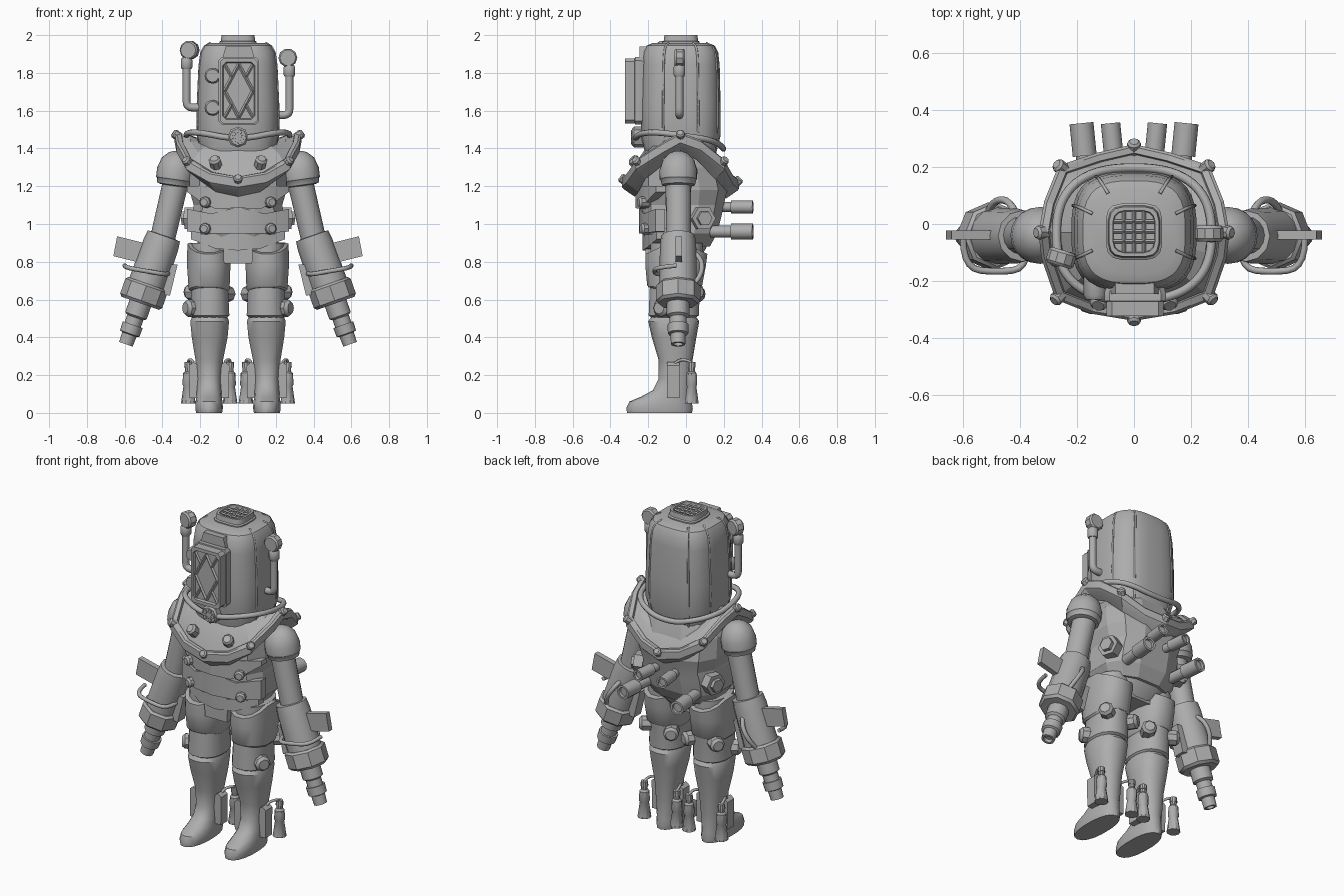
import bpy, bmesh
from math import cos, sin, pi, radians, copysign
from mathutils import Vector

old = bpy.data.objects.get("Cube")
if old:
    bpy.data.objects.remove(old, do_unlink=True)

GREY = (0.42, 0.42, 0.42, 1)
metal = bpy.data.materials.new("grey_metal")
metal.use_nodes = True
metal.diffuse_color = GREY
metal.node_tree.nodes["Principled BSDF"].inputs["Base Color"].default_value = GREY


def finish(obj, mirror, angle=35):
    """Material, shading and optional left-right mirror."""
    obj.data.materials.clear()
    obj.data.materials.append(metal)
    obj.data.shade_smooth()
    obj.data.set_sharp_from_angle(angle=radians(angle))
    if mirror:
        mod = obj.modifiers.new("Mirror", 'MIRROR')
        mod.use_mirror_merge = False
    return obj


def loft(name, rings, mirror=False, caps=True, angle=35):
    """Skin a list of closed rings of points."""
    bm = bmesh.new()
    loops = [[bm.verts.new(p) for p in ring] for ring in rings]
    n = len(loops[0])
    for low, high in zip(loops, loops[1:]):
        for i in range(n):
            j = (i + 1) % n
            bm.faces.new((low[i], low[j], high[j], high[i]))
    if caps:
        bm.faces.new(loops[0])
        bm.faces.new(loops[-1])
    bmesh.ops.recalc_face_normals(bm, faces=bm.faces)
    data = bpy.data.meshes.new(name)
    bm.to_mesh(data)
    bm.free()
    obj = bpy.data.objects.new(name, data)
    bpy.context.collection.objects.link(obj)
    return finish(obj, mirror, angle)


def section(z, cx, cy, rx, ry, n=16, power=2.0, notch=0.0):
    """Horizontal rounded-square ring, optionally notched down at front and back."""
    ring = []
    for i in range(n):
        a = 2 * pi * (i + 0.5) / n
        c, s = cos(a), sin(a)
        ring.append((cx + rx * copysign(abs(c) ** (2 / power), c),
                     cy + ry * copysign(abs(s) ** (2 / power), s), z - notch * abs(s)))
    return ring


def body(name, rows, n=16, power=2.0, mirror=False, angle=35):
    return loft(name, [section(*row[:5], n, power, *row[5:]) for row in rows], mirror, True, angle)


def turned(name, start, axis, profile, n=12, mirror=False):
    """Lathe a (distance, radius) profile along an axis."""
    start, axis = Vector(start), Vector(axis).normalized()
    q = axis.to_track_quat('Z', 'Y')
    rings = [[start + q @ Vector((r * cos(2 * pi * i / n), r * sin(2 * pi * i / n), d))
              for i in range(n)] for d, r in profile]
    return loft(name, rings, mirror)


def bolt(name, at, axis, r=0.025, mirror=False):
    return turned(name, at, axis, [(-r, r * 1.1), (r * .7, r * 1.1), (r * 1.1, r * .75)], 8, mirror)


def bar(name, a, b, r, n=4):
    a, b = Vector(a), Vector(b)
    return turned(name, a, b - a, [(0, r), ((b - a).length, r)], n)


def prism(name, outline, y0, y1, mirror=False):
    return loft(name, [[(x, y, z) for x, z in outline] for y in (y0, y1)], mirror)


def tube(name, points, r, mirror=False, closed=False):
    data = bpy.data.curves.new(name, 'CURVE')
    data.dimensions = '3D'
    data.bevel_depth, data.bevel_resolution, data.use_fill_caps = r, 2, True
    data.resolution_u = 4
    spline = data.splines.new('NURBS')
    spline.points.add(len(points) - 1)
    for p, co in zip(spline.points, points):
        p.co = (*co, 1)
    spline.order_u = 3
    spline.use_endpoint_u, spline.use_cyclic_u = not closed, closed
    obj = bpy.data.objects.new(name, data)
    bpy.context.collection.objects.link(obj)
    bpy.ops.object.select_all(action='DESELECT')
    obj.select_set(True)
    bpy.context.view_layer.objects.active = obj
    bpy.ops.object.convert(target='MESH')
    return finish(bpy.context.view_layer.objects.active, mirror, 60)


def plate(name, columns, y0, curve=1.5, depth=0.05):
    """Curved armour plate from (x, top, bottom) columns, mirrored in x."""
    rings = []
    for x, top, bottom in [(-x, t, b) for x, t, b in reversed(columns) if x] + columns:
        y = y0 + curve * x * x
        rings.append([(x, y, top), (x, y, bottom), (x, y + depth, bottom), (x, y + depth, top)])
    return loft(name, rings, angle=20)


# Helmet shell with raised seams
shell = [(1.34, .19, .18), (1.47, .22, .212), (1.62, .22, .212), (1.84, .21, .207),
         (1.91, .2, .199), (1.945, .18, .18), (1.958, .15, .147)]
body("helmet", [(z, 0, -.028, rx, ry) for z, rx, ry in shell], 32, 3)
rings = [section(z, 0, -.028, rx, ry, 32, 3) for z, rx, ry in shell]
for i in (1, 5, 10, 14, 17, 30):
    tube("helmet_seam", [ring[i] for ring in rings], .006)

# Top vent with grating
loft("vent", [section(z, 0, -.027, r, r, 16, 4) for z, r in
              [(1.94, .1), (1.965, .1), (1.97, .092), (2, .088), (2, .075), (1.98, .072)]])
for k in (-.035, 0, .035):
    bar("vent_bar", (k, -.105, 1.987), (k, .05, 1.987), .007)
    bar("vent_bar", (-.078, k - .027, 1.987), (.078, k - .027, 1.987), .007)

# Face window
def pane(w, h, y, cut=.018):
    corners = [(w, h - cut), (w - cut, h), (cut - w, h), (-w, h - cut),
               (-w, cut - h), (cut - w, -h), (w - cut, -h), (w, cut - h)]
    return [(x + .004, y, z + 1.705) for x, z in corners]

loft("window", [pane(*row) for row in
     [(.09, .165, -.19), (.108, .178, -.24), (.108, .178, -.27), (.1, .172, -.272),
      (.1, .172, -.323), (.085, .152, -.323), (.08, .147, -.308)]])
for sx in (-1, 1):
    for sz in (-1, 1):
        bar("window_lattice", (.004, -.313, 1.705 + sz * .14), (.004 + sx * .075, -.313, 1.705), .009)
        bar("window_brace", (.004 + sx * .075, -.313, 1.705 + sz * .14),
            (.004 + sx * .035, -.313, 1.705 + sz * .07), .008)
prism("window_hood", [(-.085, 1.87), (.09, 1.87), (.07, 1.94), (-.065, 1.94)], -.245, -.15)
for z in (1.615, 1.785):
    turned("helmet_port", (-.135, -.18, z), (0, -1, 0), [(0, .042), (.07, .042), (.085, .034)])

# Side periscopes
for side, y, z in ((-1, -.12, 1.62), (1, -.035, 1.58)):
    x = side * .272
    tube("periscope_pipe", [(side * .19, y, z), (x, y, z - .015), (x, y, z + .06), (x, y, z + .28)], .021)
    turned("periscope_joint", (x, y, z + .2), (0, 0, 1), [(0, .025), (.01, .031), (.05, .031), (.06, .025)])
    turned("periscope_head", (x - side * .008, y - .026, z + .3), (.3 if side < 0 else 0, 1, 0),
           [(0, .042), (.01, .05), (.046, .05), (.056, .042)], 10)

# Neck hose and front valve
hose = section(0, 0, -.035, .275, .235, 20, 2.5)
tube("neck_hose", [(x, y, 1.395 + .25 * abs(x) + max(0, -y) * .17 - max(0, y) * .06) for x, y, z in hose],
     .016, closed=True)
turned("front_valve", (0, -.22, 1.46), (0, -1, 0), [(0, .055), (.055, .055), (.065, .045)], 8)
for i in range(5):
    a = 2 * pi * i / 5
    turned("valve_hole", (.028 * cos(a), -.28, 1.46 + .028 * sin(a)), (0, -1, 0), [(0, .012), (.012, .011)], 8)

# Saddle-shaped collar
half = [(0, -.34, 1.235), (.15, -.315, 1.26), (.275, -.265, 1.33), (.325, -.12, 1.42), (.335, -.03, 1.47),
        (.315, .08, 1.43), (.265, .205, 1.33), (.13, .25, 1.25), (0, .28, 1.225)]
rim = half + [(-x, y, z) for x, y, z in reversed(half[1:-1])]

def collar_ring(scale, lift, level=0.0):
    return [(x * scale, -.03 + (y + .03) * scale,
             z + lift + (1.44 - max(0, y) * .3 - z) * level) for x, y, z in rim]

loft("collar", [collar_ring(*row) for row in
     [(.78, -.09), (.97, -.05), (1, -.04), (1, .005), (.97, .015), (.9, .015),
      (.885, -.005), (.77, .01, .35), (.62, 0, .75)]], caps=False, angle=20)
for i, (x, y, z) in enumerate(rim):
    if i % 2 == 0:
        bolt("collar_bolt", (x * .97, y * .97, z), (x, y, .25), .022)
bolt("collar_stud", (.12, -.265, 1.325), (.2, -.7, .7), .03, True)

# Torso and armour plates
body("torso", [(.88, 0, -.035, .2, .165), (.95, 0, -.03, .25, .2), (1.05, 0, -.02, .25, .215),
               (1.1, 0, -.015, .24, .22), (1.18, 0, -.015, .265, .24), (1.3, 0, -.025, .26, .22),
               (1.4, 0, -.025, .2, .18)], 12, 2.7, angle=15)
plate("chest_plate", [(0, 1.2, 1.085), (.12, 1.2, 1.08), (.2, 1.2, 1.12), (.27, 1.2, 1.17)], -.268)
plate("belly_plate", [(0, 1.09, .95), (.14, 1.055, .95), (.27, 1.08, .96)], -.248, 1.2)
plate("waist_plate", [(0, .96, .86), (.12, .96, .87), (.25, .98, .92)], -.23, 1.2)
prism("groin_plate", [(-.08, .92), (.08, .92), (.075, .79), (-.075, .79)], -.215, .06)
body("pelvis", [(.8, 0, -.04, .12, .1), (.87, 0, -.04, .22, .15), (.96, 0, -.035, .22, .17)], 12, 2.5)
for z, y in ((1.115, -.225), (.975, -.212)):
    bolt("torso_bolt", (.17, y, z), (.4, -1, 0), .027, True)
turned("side_nut", (.22, .08, 1.03), (1, .3, 0), [(0, .065), (.055, .065), (.055, .042), (.075, .04)], 6, True)

# Back exhausts
for x, z, r in ((.162, .96, .042), (.06, 1.09, .034)):
    turned("exhaust", (x, .13, z), (.1, 1, 0), [(0, r * .75), (.11, r * .75), (.11, r), (.225, r),
                                             (.225, r * .7), (.21, r * .65)], 12, True)

# Shoulders and arms
turned("shoulder", (.315, -.04, 1.385), (.14, 0, -1),
       [(0, .02), (.012, .05), (.045, .083), (.1, .1), (.15, .099), (.155, .094), (.18, .088), (.185, .068)], 20, True)
turned("upper_arm", (.33, -.04, 1.22), (.07, 0, -.3), [(0, .068), (.33, .066)], 16, True)
elbow, reach = (.398, -.042, .92), (.33, 0, -.94)
turned("gauntlet", elbow, reach, [(-.02, .06), (-.018, .09), (.03, .096), (.29, .1)], 12, True)
turned("gauntlet_cuff", elbow, reach, [(.25, .106), (.262, .118), (.345, .118), (.36, .105)], 8, True)
turned("arm_nozzle", elbow, reach, [(.35, .06), (.43, .06), (.44, .045), (.48, .045), (.48, .056),
                                    (.53, .054), (.535, .04), (.59, .038), (.59, .025), (.57, .022)], 12, True)
prism("arm_fin", [(.64, .935), (.66, .83), (.5, .79), (.46, .89)], -.055, -.022, True)
prism("arm_box", [(.32, .785), (.36, .62), (.46, .64), (.42, .79)], -.075, -.005, True)
tube("arm_hose_front", [(.37, -.05, .74), (.37, -.155, .73), (.48, -.17, .75),
                        (.6, -.155, .77), (.6, -.05, .78)], .012, True)
tube("arm_hose_back", [(.41, .02, .86), (.43, .085, .83), (.5, .085, .72), (.52, .02, .66)], .013, True)

# Thighs, hip cuffs and drum knobs
body("thigh", [(.5, .15, -.065, .09, .11), (.515, .15, -.065, .106, .135), (.64, .15, -.06, .1, .135),
               (.75, .155, -.05, .1, .14), (.9, .15, -.05, .1, .14)], 16, 2.3, True)
body("hip_cuff", [(.64, .152, -.06, .102, .14, -.025), (.65, .153, -.06, .11, .148, -.025),
                  (.78, .155, -.055, .117, .163), (.91, .155, -.05, .115, .166, .07),
                  (.915, .152, -.05, .1, .145, .07)], 16, 2.3, True)
bolt("knee_knob", (.24, -.12, .555), (1, -.6, 0), .042, True)
bolt("outer_rear_knob", (.235, .045, .64), (1, .7, 0), .04, True)
bolt("inner_rear_knob", (.065, .05, .63), (-.6, 1, 0), .04, True)

# Boots
body("boot", [(0, .153, -.14, .07, .172), (.025, .153, -.14, .074, .176), (.06, .153, -.135, .072, .165),
              (.085, .153, -.105, .068, .135), (.12, .153, -.075, .066, .1), (.18, .153, -.058, .066, .087),
              (.28, .152, -.055, .074, .09), (.4, .15, -.063, .096, .118), (.485, .15, -.065, .104, .135),
              (.52, .15, -.065, .09, .11)], 18, 2.3, True)

# Ankle packs: a box and a flared bottle on both sides of each boot
for x, out in ((.235, 1), (.07, -1)):
    prism("ankle_box", [(x - .022, .08), (x + .022, .08), (x + .024, .25), (x, .27), (x - .024, .25)],
          -.1, -.035, True)
    bx = x + out * .028
    turned("ankle_bottle", (bx, .03, .05), (0, 0, 1), [(0, .039), (.09, .026), (.1, .031), (.16, .028),
                                                     (.17, .018), (.19, .018), (.19, .022), (.22, .02)], 10, True)
    tube("ankle_hose", [(bx, .03, .265), (bx, 0, .285), (x, -.05, .275), (x, -.07, .25)], .008, True)
